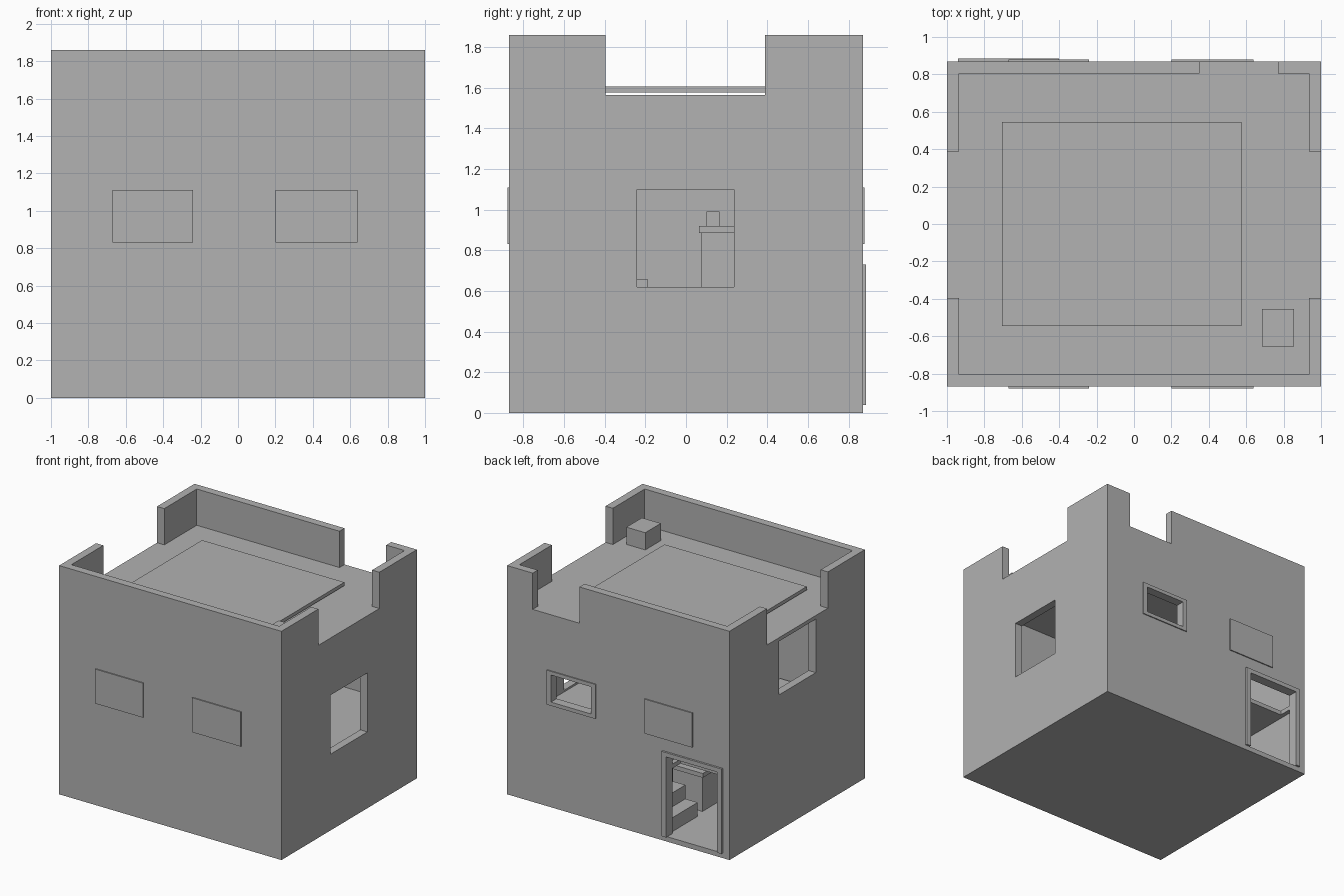
import bpy

if "Cube" in bpy.data.objects:
    bpy.data.objects.remove(bpy.data.objects["Cube"], do_unlink=True)

GREY = (0.445, 0.445, 0.445, 1)
plaster = bpy.data.materials.new("grey_plaster")
plaster.use_nodes = True
plaster.diffuse_color = GREY
plaster.node_tree.nodes["Principled BSDF"].inputs["Base Color"].default_value = GREY

FACES = [(0, 2, 3, 1), (4, 5, 7, 6), (0, 1, 5, 4), (2, 6, 7, 3), (0, 4, 6, 2), (1, 3, 7, 5)]


def box(name, xs, ys, zs):
    """Axis-aligned box from its x, y and z ranges."""
    mesh = bpy.data.meshes.new(name)
    mesh.from_pydata([(x, y, z) for x in xs for y in ys for z in zs], [],
                     [f[::-1] for f in FACES])
    mesh.validate()
    import bmesh
    bm = bmesh.new()
    bm.from_mesh(mesh)
    bmesh.ops.recalc_face_normals(bm, faces=bm.faces)
    bm.to_mesh(mesh)
    bm.free()
    mesh.materials.append(plaster)
    obj = bpy.data.objects.new(name, mesh)
    bpy.context.collection.objects.link(obj)
    return obj


def carve(obj, holes):
    """Cut box-shaped holes out of an object and bake the result."""
    cutters = []
    for hole in holes:
        cutter = box("cutter", *hole)
        cutter.hide_render = True
        mod = obj.modifiers.new("cut", 'BOOLEAN')
        mod.operation, mod.solver, mod.object = 'DIFFERENCE', 'EXACT', cutter
        cutters.append(cutter)
    bpy.context.view_layer.update()
    baked = bpy.data.meshes.new_from_object(
        obj.evaluated_get(bpy.context.evaluated_depsgraph_get()))
    obj.modifiers.clear()
    obj.data = baked
    for cutter in cutters:
        bpy.data.objects.remove(cutter, do_unlink=True)


W, D, H = 1.0, 0.87, 1.86            # half width, half depth, height
IX, IY = 0.935, 0.805                # inner faces of the walls
GROUND, CEILING, FLOOR, ROOF = 0.04, 0.57, 0.605, 1.565
inside_x, inside_y = (-IX, IX), (-IY, IY)
window_hole = ((0.24, 0.60), (0.7, 1.0), (0.86, 1.08))
door_hole = ((-0.90, -0.44), (0.7, 1.0), (GROUND, 0.695))

# House shell: two storeys, roof terrace, parapet gaps, windows and door
shell = box("house_shell", (-W, W), (-D, D), (0, H))
carve(shell, [
    (inside_x, inside_y, (GROUND, CEILING)),
    (inside_x, inside_y, (FLOOR, 1.54)),
    (inside_x, inside_y, (ROOF, 2)),
    ((-1.1, 1.1), (-0.395, 0.388), (ROOF, 2)),
    ((0.35, 0.77), (0.7, 1.0), (ROOF, 2)),
    ((0.8, 1.1), (-0.24, 0.235), (0.62, 1.10)),
    ((-1.1, -0.8), (-0.24, 0.235), (1.10, 1.535)),
    ((-0.40, 0.12), (0.45, 0.80), (0.5, 0.61)),      # stairwell
    window_hole, door_hole,
])

# Shuttered windows on the front and back, one open framed window
for name, xs, y in (("front_left_shutter", (0.20, 0.64), -1),
                    ("front_right_shutter", (-0.67, -0.24), -1),
                    ("back_right_shutter", (-0.67, -0.24), 1)):
    box(name, xs, sorted((y * D, y * 0.879)), (0.83, 1.11))
carve(box("back_window_frame", (0.20, 0.64), (D, 0.879), (0.83, 1.11)), [window_hole])

# Door frame, open at the threshold
carve(box("door_frame", (-0.94, -0.40), (D, 0.886), (GROUND, 0.73)),
      [(door_hole[0], door_hole[1], (0, 0.695))])

# Roof panel floating just above the terrace, and a chimney block
box("roof_panel", (-0.705, 0.575), (-0.545, 0.545), (1.577, 1.605))
box("chimney", (0.685, 0.855), (-0.655, -0.455), (ROOF, 1.705))

# Stairs along the back wall
for i in range(5):
    left = -0.42 + 0.11 * i
    box("stair_step", (left, left + 0.11), (0.45, IY), (GROUND, GROUND + 0.113 * (i + 1)))


def counter(name, xs, ys, z):
    """Cabinet with an overhanging top and a small box on it."""
    box(name + "_cabinet", xs, ys, (z, z + 0.28))
    box(name + "_top", (xs[0] - 0.01, xs[1] + 0.01), (ys[0] - 0.01, ys[1] + 0.01),
        (z + 0.28, z + 0.315))
    mid = sum(xs) / 2
    box(name + "_small_box", (mid - 0.03, mid + 0.03), (ys[0] + 0.025, ys[0] + 0.09),
        (z + 0.315, z + 0.385))


# Furniture
counter("upper", (-0.75, -0.45), (0.075, 0.40), FLOOR)
counter("lower", (-0.40, -0.10), (0.10, 0.36), GROUND)
box("low_bench", (-0.90, -0.30), (-0.78, -0.19), (FLOOR, 0.66))
